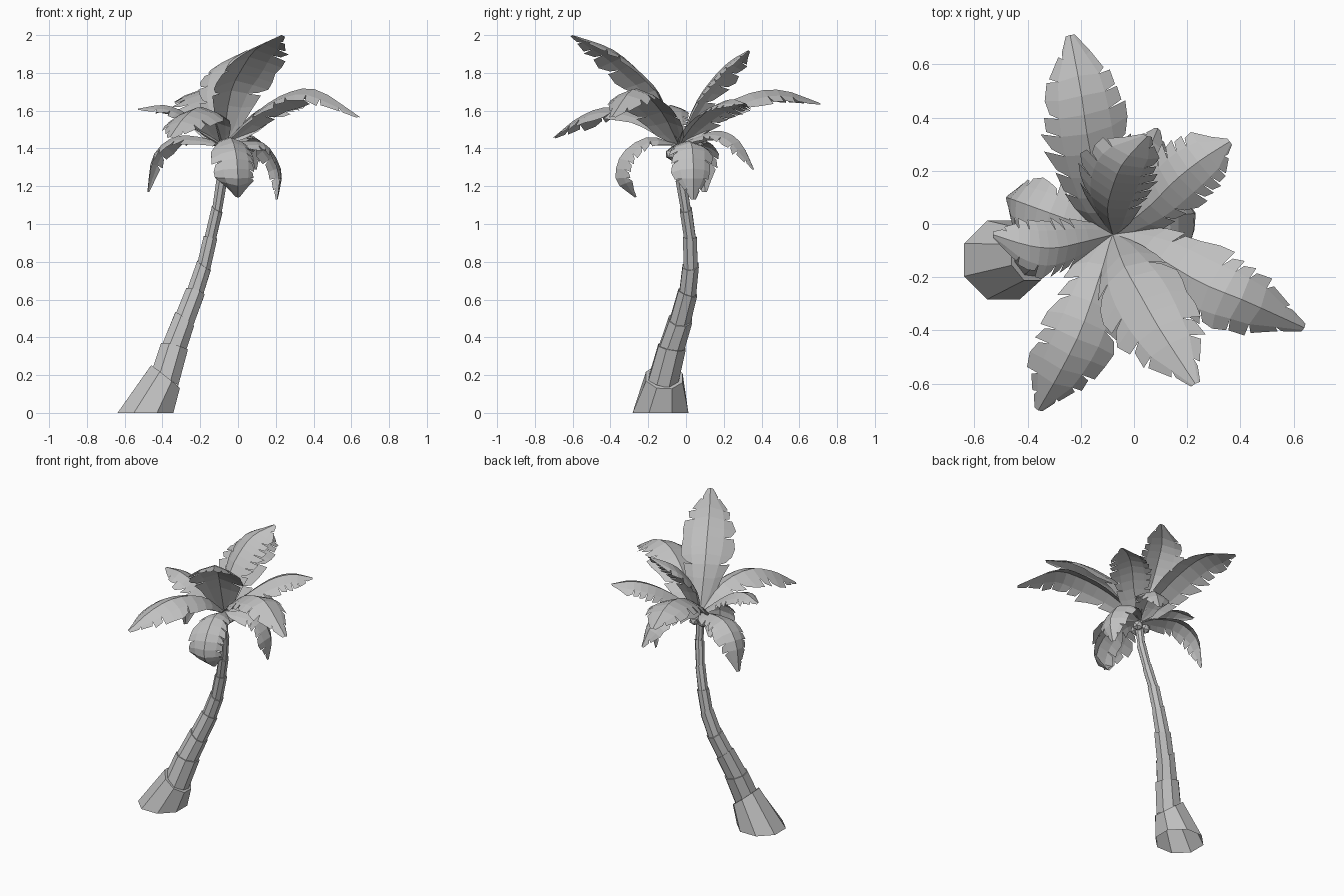
import bpy, bmesh, math, random
from mathutils import Vector

random.seed(7)
default_cube = bpy.data.objects.get("Cube")
if default_cube:
    bpy.data.objects.remove(default_cube)

grey = bpy.data.materials.new("plain grey")
grey.use_nodes = True
COLOUR = (0.53, 0.53, 0.53, 1)
grey.diffuse_color = COLOUR
grey.node_tree.nodes["Principled BSDF"].inputs["Base Color"].default_value = COLOUR

UP = Vector((0, 0, 1))
CROWN = Vector((-0.08, -0.04, 1.42))


def finish(name, bm, fix_normals=True):
    if fix_normals:
        bmesh.ops.recalc_face_normals(bm, faces=bm.faces[:])
    mesh = bpy.data.meshes.new(name)
    bm.to_mesh(mesh)
    bm.free()
    mesh.materials.append(grey)
    obj = bpy.data.objects.new(name, mesh)
    bpy.context.collection.objects.link(obj)
    return obj


def along(points, t):
    """Smooth position on a path through the points, t from 0 to 1."""
    f = min(max(t, 0), 1) * (len(points) - 1)
    i = min(int(f), len(points) - 2)
    f -= i
    b, c = points[i], points[i + 1]
    a = points[i - 1] if i else b * 2 - c
    d = points[i + 2] if i + 2 < len(points) else c * 2 - b
    return (b * 2 + (c - a) * f + (a * 2 - b * 5 + c * 4 - d) * f * f
            + (b * 3 - a - c * 3 + d) * f ** 3) / 2


# Trunk: stacked tapering sleeves, open below, each with a lip over the next one
def ring(bm, centre, normal, radius, sides=8):
    across = Vector((0, 1, 0)).cross(normal).normalized()
    other = normal.cross(across).normalized()
    return [bm.verts.new(centre + (across * math.cos(a) + other * math.sin(a)) * radius)
            for a in (math.tau * (k + 0.5) / sides for k in range(sides))]


def sleeve(name, low, high, low_normal, high_normal, low_radius, high_radius):
    bm = bmesh.new()
    a = ring(bm, low, low_normal, low_radius)
    b = ring(bm, high, high_normal, high_radius)
    for k in range(len(a)):
        n = (k + 1) % len(a)
        bm.faces.new((a[k], a[n], b[n], b[k]))
    bm.faces.new(b)
    return finish(name, bm)


trunk = [Vector(p) for p in (
    (-0.385, -0.115, 0.19), (-0.32, -0.06, 0.4), (-0.245, 0, 0.59), (-0.18, 0.025, 0.78),
    (-0.135, 0.015, 0.98), (-0.09, -0.02, 1.18), (-0.08, -0.05, 1.42))]
sleeve("trunk_base", Vector((-0.49, -0.135, 0)), trunk[0], UP,
       Vector((0.6, 0.05, 0.75)).normalized(), 0.16, 0.105)


def trunk_radius(t):
    return 0.024 + 0.063 * (1 - t) ** 1.9


TIERS = 8
for i in range(TIERS):
    t0, t1 = i / TIERS, (i + 1) / TIERS
    low, high = along(trunk, t0), along(trunk, t1)
    axis = (high - low).normalized()
    tilt = (axis + Vector((0.35 if i % 2 else -0.05, random.uniform(-0.25, 0.25), 0))).normalized()
    sleeve(f"trunk_sleeve_{i + 1}", low - axis * 0.03, high, axis, tilt,
           trunk_radius(t0) * 0.98, trunk_radius(t1) + 0.006)

# Fruit knobs beneath the crown
for i in range(3):
    a = math.tau * i / 3 + 0.6
    bm = bmesh.new()
    bmesh.ops.create_icosphere(bm, subdivisions=1, radius=0.036)
    bmesh.ops.translate(bm, verts=bm.verts[:],
                        vec=CROWN + Vector((math.cos(a) * 0.035, math.sin(a) * 0.035, -0.05)))
    finish(f"fruit_{i + 1}", bm)


# Fronds: arched ribs with drooping halves, ragged edges and narrowed tips
def frond(name, half_width, *path, rows=11, fold=0.45):
    points = [CROWN] + [Vector(p) for p in path]
    reach = points[-1] - points[0]
    side = Vector((reach.x, reach.y, 0)).cross(UP).normalized()

    def place(t, v):
        tangent = (along(points, t + 0.02) - along(points, t - 0.02)).normalized()
        normal = side.cross(tangent).normalized()
        width = half_width * (0.12 + 0.94 * math.sin(math.pi * min(t, 1) ** 0.9 * 0.88) ** 0.8)
        width *= min(1, 0.22 + (1 - t) * 5)
        return along(points, t) + (side * v - normal * fold * abs(v) ** 1.5) * width

    bm = bmesh.new()
    spine = [bm.verts.new(place(i / rows, 0)) for i in range(rows + 1)]
    for s in (-1, 1):
        inner = [bm.verts.new(place(i / rows, 0.62 * s)) for i in range(rows + 1)]
        edge = None
        for i in range(rows):
            quad = (spine[i], spine[i + 1], inner[i + 1], inner[i])
            bm.faces.new(quad if s > 0 else quad[::-1])
            # Leaflets join near the stem and split toward the tip
            t = i / rows
            torn = t > 0.2 and random.random() < 0.65
            if edge is None or torn:
                start = bm.verts.new(place(t + (0.03 if torn else 0), s * random.uniform(0.84, 0.98)))
            else:
                start = edge
            edge = bm.verts.new(place(min(t + 1.2 / rows, 1), s * random.uniform(0.96, 1.1)))
            quad = (inner[i], inner[i + 1], edge, start)
            bm.faces.new(quad if s > 0 else quad[::-1])
    return finish(name, bm, False)


frond("frond_back_long", 0.148, (-0.12, 0.08, 1.55), (-0.17, 0.3, 1.68), (-0.2, 0.5, 1.71), (-0.24, 0.71, 1.64))
frond("frond_front_tall", 0.155, (-0.04, -0.15, 1.69), (0.02, -0.26, 1.82), (0.1, -0.4, 1.93), (0.23, -0.6, 2))
frond("frond_left_long", 0.14, (0.08, -0.12, 1.58), (0.25, -0.22, 1.69), (0.42, -0.29, 1.71), (0.64, -0.39, 1.57))
frond("frond_front_long", 0.13, (-0.13, -0.2, 1.57), (-0.2, -0.4, 1.62), (-0.28, -0.56, 1.57), (-0.36, -0.7, 1.46))
frond("frond_back_tall", 0.135, (-0.1, 0.05, 1.64), (-0.08, 0.14, 1.77), (-0.04, 0.23, 1.86), (0.05, 0.33, 1.92))
frond("frond_back_left", 0.12, (0.05, 0.06, 1.55), (0.15, 0.16, 1.63), (0.25, 0.24, 1.66), (0.36, 0.31, 1.64))
frond("frond_right", 0.1, (-0.2, -0.07, 1.53), (-0.3, -0.09, 1.6), (-0.4, -0.08, 1.63), (-0.53, -0.04, 1.61))
frond("frond_right_drooping", 0.105, (-0.2, 0, 1.46), (-0.34, 0.05, 1.46), (-0.45, 0.09, 1.36), (-0.48, 0.1, 1.17))
frond("frond_front_drooping", 0.11, (-0.04, -0.2, 1.46), (-0.01, -0.34, 1.37), (0, -0.37, 1.23), (0, -0.27, 1.14))
frond("frond_left_drooping", 0.11, (0.04, 0, 1.44), (0.15, 0.03, 1.42), (0.23, 0.04, 1.28), (0.21, 0.04, 1.13))
frond("frond_back_drooping", 0.1, (-0.03, 0.1, 1.48), (0.02, 0.2, 1.49), (0.06, 0.29, 1.43), (0.09, 0.36, 1.29))
